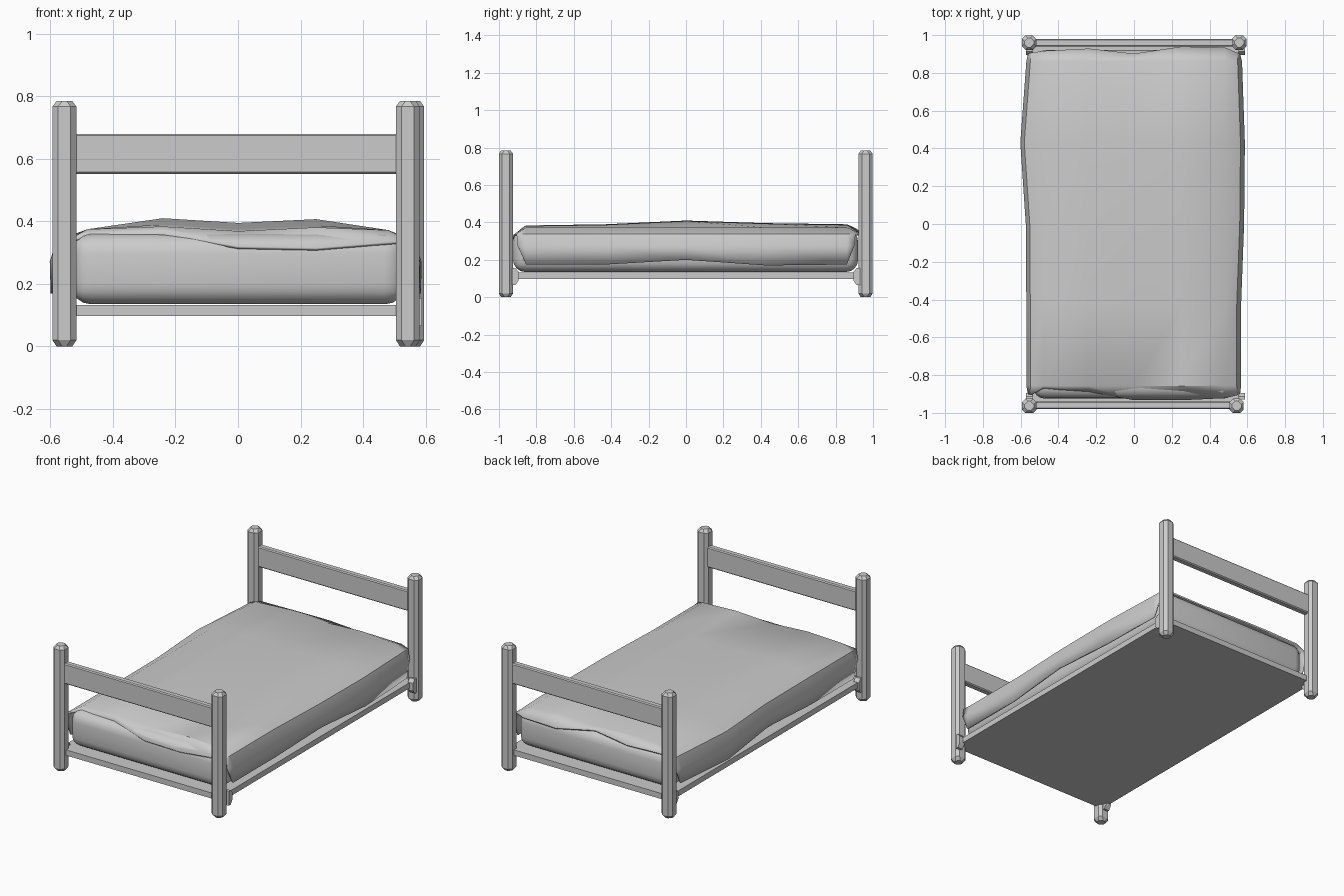
import bpy, bmesh
from mathutils import Vector

if "Cube" in bpy.data.objects:
    bpy.data.objects.remove(bpy.data.objects["Cube"])


def finish(name, bm, smooth=None):
    bmesh.ops.recalc_face_normals(bm, faces=bm.faces)
    me = bpy.data.meshes.new(name)
    bm.to_mesh(me)
    bm.free()
    ob = bpy.data.objects.new(name, me)
    bpy.context.collection.objects.link(ob)
    if smooth:
        bpy.ops.object.select_all(action='DESELECT')
        ob.select_set(True)
        bpy.context.view_layer.objects.active = ob
        bpy.ops.object.shade_smooth_by_angle(angle=smooth)
    return ob


def box(name, lo, hi, bevel=0, segments=1, smooth=None):
    lo, hi = Vector(lo), Vector(hi)
    bm = bmesh.new()
    bmesh.ops.create_cube(bm, size=1)
    for v in bm.verts:
        v.co = Vector(v.co[i] * (hi[i] - lo[i]) + (lo[i] + hi[i]) / 2 for i in range(3))
    if bevel:
        bmesh.ops.bevel(bm, geom=bm.edges[:], offset=bevel, segments=segments,
                        profile=0.5, affect='EDGES')
    return finish(name, bm, smooth)


def loft(name, rings):
    bm = bmesh.new()
    rows = [[bm.verts.new(p) for p in r] for r in rings]
    n = len(rows[0])
    for a, b in zip(rows, rows[1:]):
        for i in range(n):
            j = (i + 1) % n
            bm.faces.new((a[i], a[j], b[j], b[i]))
    bm.faces.new(rows[0])
    bm.faces.new(rows[-1])
    return finish(name, bm)


def octagon(x, y, z, h, c):
    pts = [(h, -h + c), (h, h - c), (h - c, h), (-h + c, h),
           (-h, h - c), (-h, -h + c), (-h + c, -h), (h - c, -h)]
    return [(x + a, y + b, z) for a, b in pts]


# Chamfered corner posts with small tapered ends, and brackets holding the board
posts = {"front_left": (-0.555, -0.963), "front_right": (0.543, -0.963),
         "back_left": (-0.555, 0.96), "back_right": (0.557, 0.96)}
for key, (x, y) in posts.items():
    loft(key + "_post", [octagon(x, y, z, h, 0.018) for z, h in
                         ((0, 0.025), (0.02, 0.038), (0.767, 0.038), (0.785, 0.025))])
    s = 1 if y > 0 else -1
    prof = [(0.93, 0.065), (0.912, 0.065), (0.895, 0.09), (0.895, 0.135),
            (0.912, 0.155), (0.93, 0.155)]
    bx = 0.57 if x > 0 else -0.555
    loft(key + "_bracket", [[(bx + d, s * py, pz) for py, pz in prof] for d in (-0.018, 0.018)])

# Cross rails at head and foot
for key, y, x1 in (("foot", -0.96, 0.525), ("head", 0.96, 0.54)):
    box(key + "_rail", (-0.535, y - 0.02, 0.552), (x1, y + 0.02, 0.68), 0.006)

# Base board
box("base_board", (-0.563, -0.965, 0.098), (0.563, 0.965, 0.133))

# Mattress
box("mattress", (-0.535, -0.925, 0.135), (0.535, 0.92, 0.362), 0.065, 4, 0.7)

# Rumpled blanket: cross-section swept along the bed with irregular offsets
section = [(-0.562, 0.175), (-0.565, 0.27), (-0.545, 0.335), (-0.48, 0.37), (-0.24, 0.385),
           (0, 0.37), (0.25, 0.382), (0.48, 0.367), (0.54, 0.335), (0.562, 0.27), (0.56, 0.175)]
# each row: y, left bulge, right bulge, crown lift, hem lift
stations = [(-0.855, 0, 0, -0.006, 0.0), (-0.43, 0.0, 0.0, 0, 0.0), (0, 0.003, 0.016, 0.02, 0.025),
            (0.43, 0.032, 0.02, 0.006, -0.005), (0.86, 0.0, 0.005, 0.0, 0.0)]
front_hem = [(-0.87, 0.353), (-0.885, 0.357), (-0.93, 0.316), (-0.93, 0.311), (-0.92, 0.33)]
back_hem = [(0.915, 0.353), (0.927, 0.35), (0.90, 0.367), (0.937, 0.33), (0.933, 0.335)]
bm = bmesh.new()
rows = []
for y, left, right, crown, hem in stations:
    row = []
    for i, (x, z) in enumerate(section):
        dx = -left if i < 3 else right if i > 7 else 0
        dz = hem if i in (0, 10) else crown if 3 < i < 7 else 0
        row.append(bm.verts.new((x + dx, y, z + dz)))
    rows.append(row)
for a, b in zip(rows, rows[1:]):
    for i in range(len(section) - 1):
        bm.faces.new((a[i], a[i + 1], b[i + 1], b[i]))
# turned-down ends and slanting side corners
for row, hem, s in ((rows[0], front_hem, -1), (rows[-1], back_hem, 1)):
    end = [bm.verts.new((section[i][0], y, z)) for i, (y, z) in enumerate(hem, 3)]
    for i in range(4):
        bm.faces.new((row[i + 3], row[i + 4], end[i + 1], end[i]))
    for side, j, e in ((-1, (3, 2, 1, 0), end[0]), (1, (7, 8, 9, 10), end[4])):
        tips = [e] + [bm.verts.new((side * (0.545 if k == 0 else 0.557), s * yy, zz))
                      for k, (yy, zz) in enumerate(((0.905, 0.335), (0.9, 0.275)))]
        for k in range(2):
            bm.faces.new((row[j[k]], row[j[k + 1]], tips[k + 1], tips[k]))
        bm.faces.new((row[j[2]], row[j[3]], tips[2]))
blanket = finish("blanket", bm, 0.6)
mod = blanket.modifiers.new("thickness", 'SOLIDIFY')
mod.thickness = 0.01
mod.offset = 0
